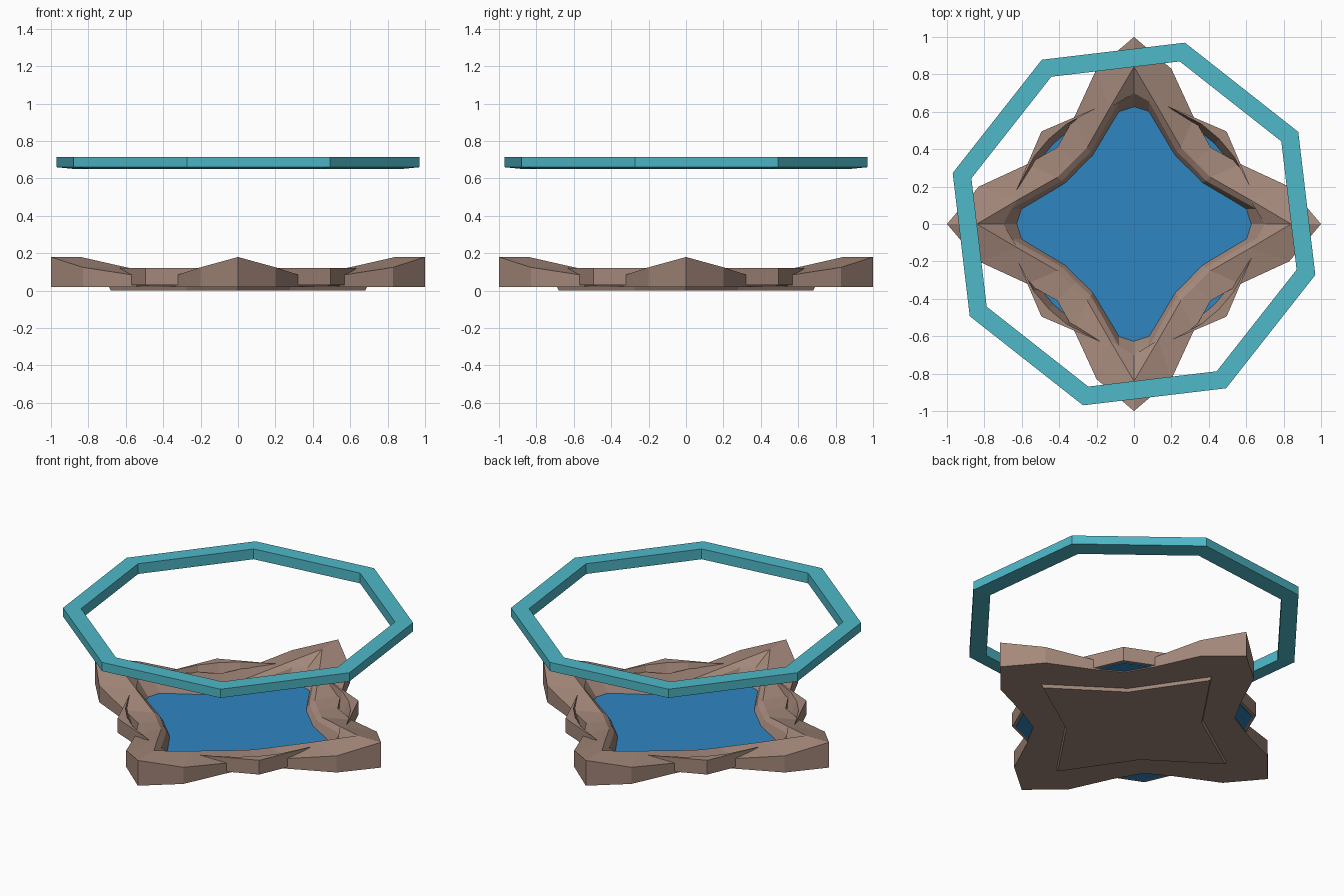
import bpy, bmesh, math

cube = bpy.data.objects.get("Cube")
if cube:
    bpy.data.objects.remove(cube, do_unlink=True)


def lin(c):
    c /= 255
    return c / 12.92 if c <= 0.04045 else ((c + 0.055) / 1.055) ** 2.4


def material(name, rgb):
    m = bpy.data.materials.new(name)
    col = (*[lin(c) for c in rgb], 1)
    m.diffuse_color = col
    m.use_nodes = True
    bsdf = m.node_tree.nodes["Principled BSDF"]
    bsdf.inputs["Base Color"].default_value = col
    bsdf.inputs["Roughness"].default_value = 0.9
    return m


ROCK = material("rock brown", (164, 136, 122))
WATER = material("water blue", (47, 133, 193))
TEAL = material("ring teal", (78, 184, 200))


def loft(name, loops, mat, closed=False):
    """Skin a stack of equal-length loops; cap the ends, or join last to first."""
    bm = bmesh.new()
    rows = [[bm.verts.new(p) for p in loop] for loop in loops]
    n = len(rows[0])
    pairs = list(zip(rows, rows[1:])) + ([(rows[-1], rows[0])] if closed else [])
    for a, b in pairs:
        for i in range(n):
            j = (i + 1) % n
            bm.faces.new((a[i], a[j], b[j], b[i]))
    if not closed:
        bm.faces.new(rows[0])
        bm.faces.new(rows[-1])
    bmesh.ops.recalc_face_normals(bm, faces=bm.faces)
    me = bpy.data.meshes.new(name)
    bm.to_mesh(me)
    bm.free()
    me.materials.append(mat)
    ob = bpy.data.objects.new(name, me)
    bpy.context.collection.objects.link(ob)
    return ob


def turn(p, k):
    x, y, z = p
    for _ in range(k):
        x, y = y, -x
    return (x, y, z)


def star(half):
    """Mirror a tip-to-diagonal run of points, then repeat it in four quadrants."""
    quad = half + [(y, x, z) for x, y, z in half[-2:0:-1]]
    return [turn(p, k) for k in range(4) for p in quad]


def at_z(points, z):
    return [(p[0], p[1], z) for p in points]


# Star-shaped rock bank: outer wall, sloping top, ridge, inner slope
outer = [(0, 1, 0.18), (0.2, 0.83, 0.125), (0.32, 0.57, 0.085), (0.41, 0.41, 0.08)]
ridge = [(0, 0.84, 0.18), (0.13, 0.62, 0.13), (0.25, 0.41, 0.085), (0.33, 0.33, 0.08)]
shelf = [(0, 0.70, 0.12), (0.08, 0.655, 0.11), (0.23, 0.385, 0.065), (0.31, 0.31, 0.06)]
shore = [(0, 0.62, 0.022), (0.08, 0.595, 0.022), (0.22, 0.36, 0.022), (0.29, 0.29, 0.022)]
loft("rock_bank", [star(at_z(outer, 0.02))] + [star(h) for h in (outer, ridge, shelf, shore)], ROCK)

# Pool floor under the bank
floor_top = [(0, 0.69, 0.02), (0.28, 0.28, 0.02)]
floor_low = [(0, 0.68, 0), (0.275, 0.275, 0)]
loft("pool_floor", [star(floor_low), star(floor_top)], ROCK)

# Water sheet, reaching under the corner rocks
sheet = [(0, 0.66, 0), (0.3, 0.56, 0), (0.48, 0.48, 0)]
loft("water", [star(at_z(sheet, 0.026)), star(at_z(sheet, 0.031))], WATER)

# Angled rocks across the four inner corners
for k, side in enumerate(("back_left", "front_left", "front_right", "back_right")):
    out = [(0.18, 0.63), (0.495, 0.495), (0.63, 0.18)]
    top_in = [(0.535, 0.36), (0.455, 0.455), (0.36, 0.535)]
    low_in = [(0.505, 0.34), (0.43, 0.43), (0.34, 0.505)]
    low = [turn((x, y, 0.03), k) for x, y in out + low_in]
    top = [turn((x, y, 0.12), k) for x, y in out + top_in]
    loft("corner_rock_" + side, [low, top], ROCK)


# Floating octagonal ring
def octagon(r, z):
    a = [math.radians(29.3 + 45 * i) for i in range(8)]
    return [(r * math.cos(t), r * math.sin(t), z) for t in a]


loft("floating_ring", [octagon(1.007, 0.66), octagon(1.007, 0.715),
                       octagon(0.903, 0.715), octagon(0.903, 0.65)], TEAL, closed=True)
